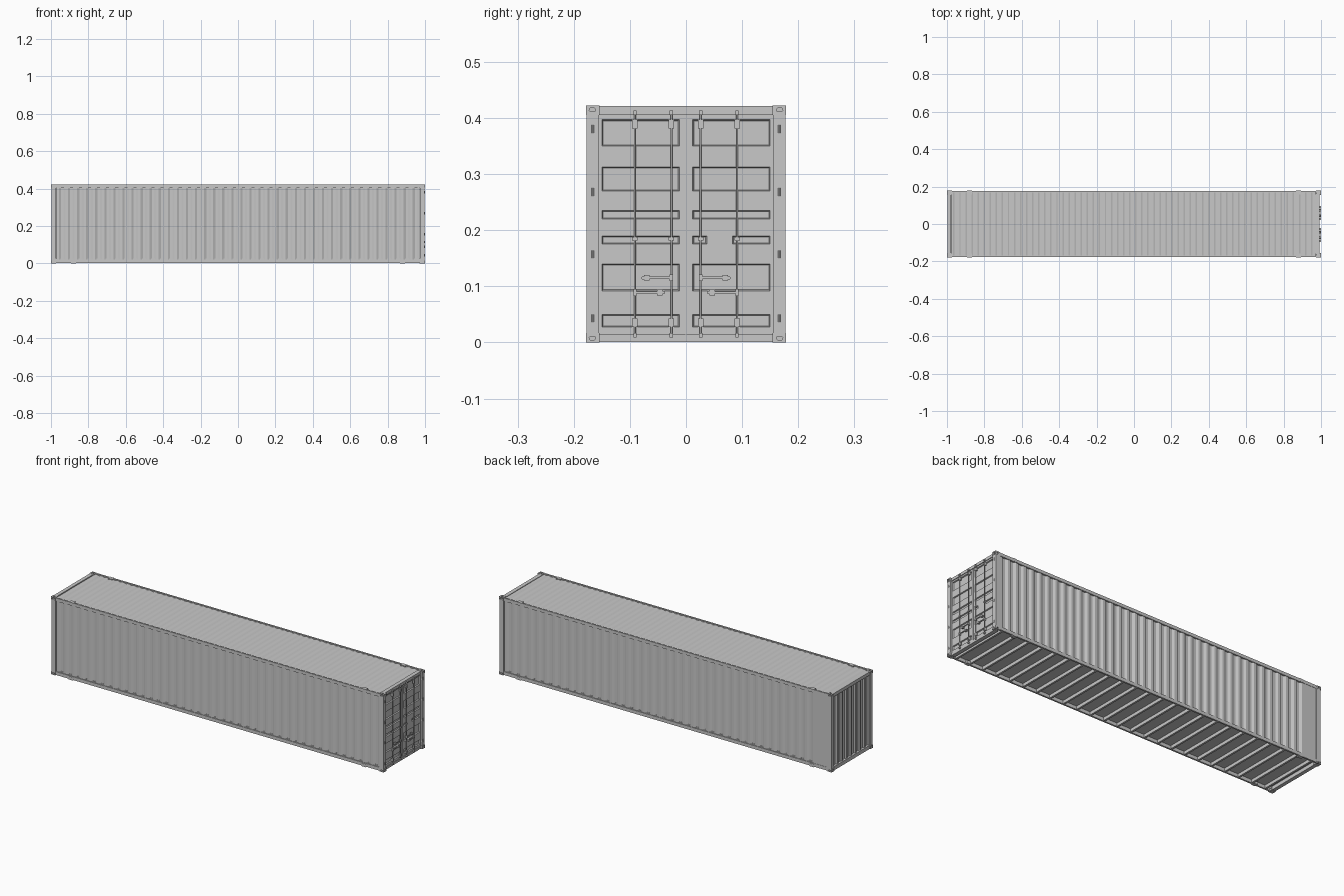
import bpy, bmesh, math
from mathutils import Matrix, Vector

cube = bpy.data.objects.get("Cube")
if cube:
    bpy.data.objects.remove(cube, do_unlink=True)

L, W, H = 1.0, 0.178, 0.422          # half length, half width, height
SIDES = (-1, 1)

grey = bpy.data.materials.new("painted steel grey")
grey.use_nodes = True
COLOUR = (0.58, 0.58, 0.58, 1)
grey.diffuse_color = COLOUR
grey.node_tree.nodes["Principled BSDF"].inputs["Base Color"].default_value = COLOUR


def finish(name, bm):
    mesh = bpy.data.meshes.new(name)
    bm.to_mesh(mesh)
    bm.free()
    mesh.materials.append(grey)
    obj = bpy.data.objects.new(name, mesh)
    bpy.context.collection.objects.link(obj)
    return obj


def add_box(bm, x, y, z):
    """Box from (min, max) pairs."""
    mid = Vector([sum(p) / 2 for p in (x, y, z)])
    size = [abs(p[1] - p[0]) for p in (x, y, z)]
    bmesh.ops.create_cube(bm, size=1, matrix=Matrix.Translation(mid) @ Matrix.Diagonal((*size, 1)))


def add_rod(bm, centre, radius, length, axis, sides=10):
    turn = {"x": Matrix.Rotation(math.pi / 2, 4, "Y"), "y": Matrix.Rotation(math.pi / 2, 4, "X"),
            "z": Matrix.Identity(4)}[axis]
    bmesh.ops.create_cone(bm, cap_ends=True, segments=sides, radius1=radius, radius2=radius,
                          depth=length, matrix=Matrix.Translation(centre) @ turn)


def boxes(name, items):
    bm = bmesh.new()
    for item in items:
        add_box(bm, *item)
    return finish(name, bm)


def span(side, a, b):
    """Interval mirrored to one side."""
    return tuple(sorted((side * a, side * b)))


def corrugated(name, start, end, height, count, depth, axes, origin):
    """Trapezoid sheet: runs along the first axis, stands along the second, ribs along the third."""
    pitch = (end - start) / count
    profile = []
    for i in range(count):
        for t, d in ((0, 0), (0.26, 0), (0.5, -depth), (0.76, -depth)):
            profile.append((start + (i + t) * pitch, d))
    profile.append((end, 0))
    u, v, n = map(Vector, axes)
    bm = bmesh.new()
    rows = [[bm.verts.new(Vector(origin) + u * s + v * h + n * d) for s, d in profile] for h in (0, height)]
    for i in range(len(profile) - 1):
        bm.faces.new((rows[0][i], rows[0][i + 1], rows[1][i + 1], rows[1][i]))
    return finish(name, bm)


# Corrugated skin
X, Y, Z = (1, 0, 0), (0, 1, 0), (0, 0, 1)
corrugated("front_wall", -0.97, 0.97, 0.39, 40, 0.006, (X, Z, (0, -1, 0)), (0, -0.174, 0.015))
corrugated("back_wall", -0.97, 0.885, 0.39, 38, 0.006, ((-1, 0, 0), Z, Y), (-0.085 + 0.085, 0.174, 0.015)
           ).matrix_world = Matrix.Identity(4)
corrugated("end_wall", -0.155, 0.155, 0.39, 8, 0.007, ((0, -1, 0), Z, (-1, 0, 0)), (-0.992, 0, 0.015))
corrugated("roof", -0.975, 0.97, 0.34, 60, 0.003, (X, Y, Z), (0, -0.17, 0.418))
boxes("flat_side_panel", [((-0.975, -0.885), (0.165, 0.1755), (0.015, 0.41))])

# Rails, sills and posts
boxes("top_side_rails", [((-0.98, 0.98), span(s, 0.168, W - 0.001), (0.404, H - 0.001)) for s in SIDES])
boxes("bottom_side_rails", [((-0.98, 0.98), span(s, 0.168, W - 0.001), (0.003, 0.021)) for s in SIDES])
boxes("corner_posts", [(span(e, 0.972, 0.998), span(s, 0.155, W - 0.0005), (0.01, 0.412))
                       for e in SIDES for s in SIDES])
boxes("end_rails", [((-0.998, -0.978), (-0.16, 0.16), (0.403, H - 0.001)),
                    ((-0.998, -0.978), (-0.16, 0.16), (0.002, 0.022)),
                    ((0.97, 0.991), (-0.16, 0.16), (0.406, H - 0.001)),
                    ((0.97, 0.991), (-0.16, 0.16), (0.001, 0.014))])

# Underfloor
boxes("floor", [((-0.98, 0.98), (-0.17, 0.17), (0.021, 0.027))])
boxes("cross_members", [((x - 0.005, x + 0.005), (-0.17, 0.17), (0.004, 0.022))
                        for x in [-0.95 + 1.9 * i / 23 for i in range(24)]])

# Corner castings with lock holes
castings, holes = bmesh.new(), bmesh.new()
for e in SIDES:
    for s in SIDES:
        for low, high, outer in ((0, 0.017, 0), (H - 0.017, H, H)):
            add_box(castings, span(e, 0.974, L), span(s, 0.154, W), (low, high))
            mid = (low + high) / 2
            add_rod(holes, (e * L, s * 0.167, mid), 0.0055, 0.012, "x", 12)
            add_rod(holes, (e * 0.987, s * W, mid), 0.0055, 0.012, "y", 12)
            add_rod(holes, (e * 0.987, s * 0.167, outer), 0.0055, 0.01, "z", 12)
body, cutter = finish("corner_castings", castings), finish("casting_hole_cutter", holes)
cutter.hide_render = True
mod = body.modifiers.new("holes", "BOOLEAN")
mod.operation, mod.solver, mod.object = "DIFFERENCE", "EXACT", cutter
bpy.context.view_layer.update()
cut_mesh = bpy.data.meshes.new_from_object(body.evaluated_get(bpy.context.evaluated_depsgraph_get()))
body.modifiers.clear()
body.data = cut_mesh
bpy.data.objects.remove(cutter, do_unlink=True)

# Intermediate lifting blocks
boxes("lifting_blocks", [((e * 0.88 - 0.013, e * 0.88 + 0.013), span(s, 0.158, W), z)
                         for e in SIDES for s in SIDES for z in ((0, 0.016), (H - 0.016, H))])

# Doors with recessed panels
DOOR_X = 0.988
ROWS = ((0.027, 0.05), (0.092, 0.14), (0.175, 0.19), (0.22, 0.235), (0.27, 0.313), (0.35, 0.397))


def in_panel(y, z):
    for i, (low, high) in enumerate(ROWS):
        if low < z < high and 0.012 < abs(y) < 0.15:
            return not (i == 2 and 0.037 < y < 0.083)
    return False


ys = [s * y for s in SIDES for y in (0.0, 0.012, 0.037, 0.083, 0.15, 0.158)]
ys = sorted(set(ys))
zs = [0.012] + [z for row in ROWS for z in row] + [0.406]
bm = bmesh.new()
grid = [[bm.verts.new((DOOR_X, y, z)) for y in ys] for z in zs]
panels = []
for j in range(len(zs) - 1):
    for i in range(len(ys) - 1):
        face = bm.faces.new((grid[j][i], grid[j][i + 1], grid[j + 1][i + 1], grid[j + 1][i]))
        if in_panel((ys[i] + ys[i + 1]) / 2, (zs[j] + zs[j + 1]) / 2):
            panels.append(face)
bm.normal_update()
bmesh.ops.inset_region(bm, faces=panels, thickness=0.002, depth=-0.006, use_even_offset=True)
finish("door_leaves", bm)
boxes("door_seals", [((DOOR_X - 0.002, DOOR_X + 0.001), (-0.001, 0.001), (0.014, 0.406)),
                     ((DOOR_X, DOOR_X + 0.004), (-0.155, 0.155), (0.405, 0.407))])

# Locking rods, keepers, handles and hinges
rods, keepers, handles, hinges = (bmesh.new() for _ in range(4))
ROD_X = 0.9945
for s in SIDES:
    for y in (0.026, 0.091):
        add_rod(rods, (ROD_X, s * y, 0.211), 0.0018, 0.4, "z")
        for z in (0.013, 0.409):
            add_box(keepers, (DOOR_X, 0.999), span(s, y - 0.003, y + 0.003), (z - 0.004, z + 0.004))
        for z in (0.035, 0.389):
            add_box(keepers, (DOOR_X, 0.998), span(s, y - 0.005, y + 0.005), (z - 0.008, z + 0.008))
        add_box(keepers, (DOOR_X, 0.998), span(s, y - 0.005, y + 0.005), (0.182, 0.188))
    for start, tip, z in ((0.026, 0.07, 0.115), (0.091, 0.047, 0.089)):
        add_box(handles, (0.995, 0.998), span(s, start, tip), (z - 0.002, z + 0.002))
        add_box(handles, (DOOR_X, 0.999), span(s, start - 0.003, start + 0.003), (z - 0.006, z + 0.006))
        add_box(handles, (DOOR_X, 0.999), span(s, tip - 0.005, tip + 0.005), (z - 0.005, z + 0.005))
        add_rod(handles, (0.994, s * (tip + (tip - start) * 0.15), z), 0.003, 0.01, "x")
    for z in (0.043, 0.157, 0.268, 0.38):
        add_rod(hinges, (0.9975, s * 0.166, z), 0.0023, 0.014, "z")
        add_box(hinges, (0.985, 0.9985), span(s, 0.156, 0.166), (z - 0.004, z + 0.004))
for name, part in (("locking_rods", rods), ("rod_keepers", keepers),
                   ("door_handles", handles), ("door_hinges", hinges)):
    obj = finish(name, part)
    if part is rods:
        for poly in obj.data.polygons:
            poly.use_smooth = len(poly.vertices) == 4
